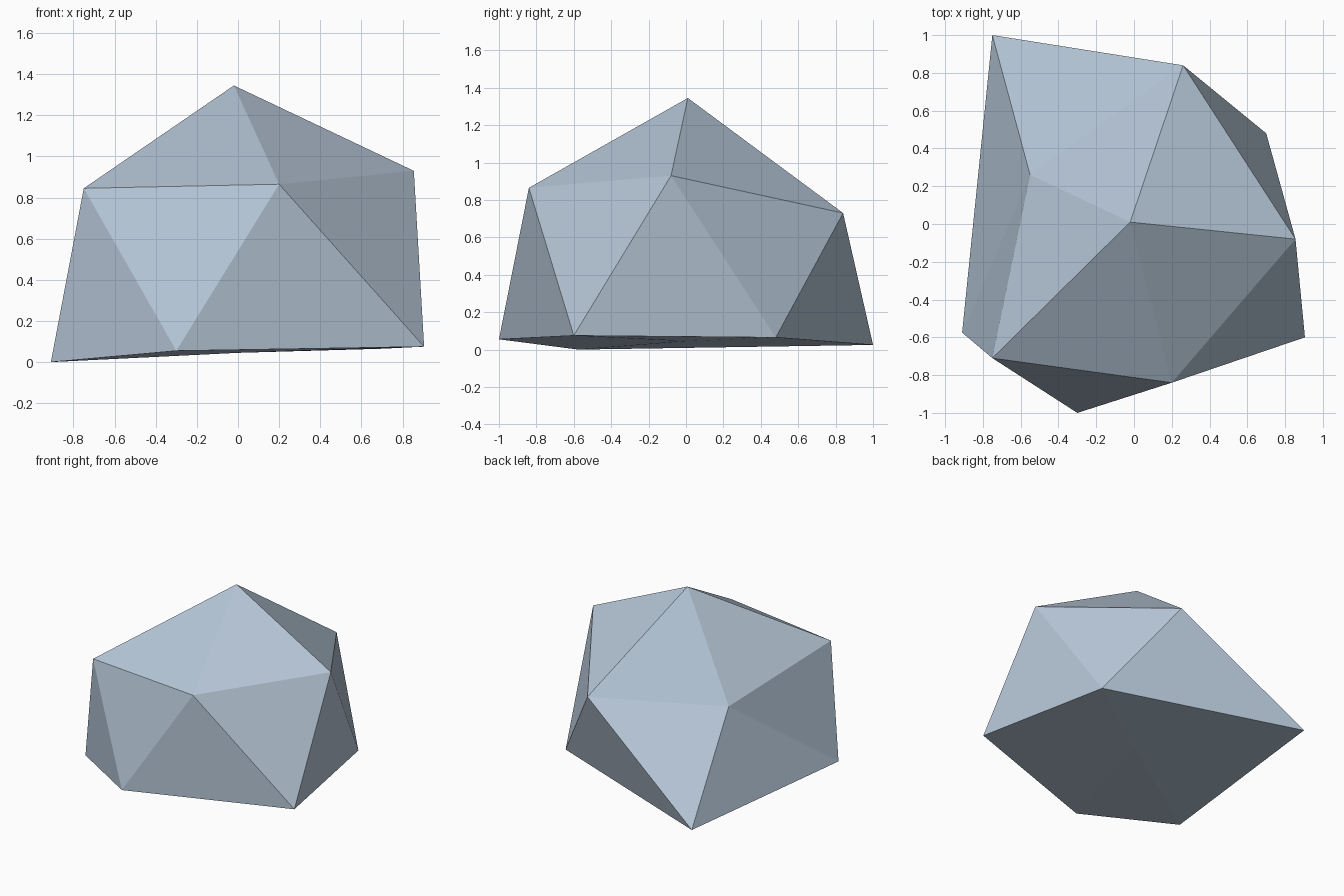
import bpy
import bmesh

if "Cube" in bpy.data.objects:
    bpy.data.objects.remove(bpy.data.objects["Cube"])

# Rock: an irregular icosahedron made of two staggered five-point rings and two poles
PEAK = (-0.02, 0.01, 1.345)
BASE = (0.0, 0.0, 0.045)
UPPER = [(-0.75, -0.71, 0.845), (0.20, -0.84, 0.865), (0.855, -0.08, 0.93),
         (0.26, 0.84, 0.73), (-0.55, 0.26, 0.65)]
LOWER = [(-0.30, -1.0, 0.055), (0.905, -0.60, 0.075), (0.70, 0.48, 0.065),
         (-0.75, 1.0, 0.025), (-0.91, -0.575, 0.0)]

stone = bpy.data.materials.new("blue_grey_stone")
stone.diffuse_color = (0.46, 0.56, 0.67, 1)
stone.use_nodes = True
stone.node_tree.nodes["Principled BSDF"].inputs["Base Color"].default_value = stone.diffuse_color

bm = bmesh.new()
peak, base = bm.verts.new(PEAK), bm.verts.new(BASE)
upper = [bm.verts.new(p) for p in UPPER]
lower = [bm.verts.new(p) for p in LOWER]

for i in range(5):
    j = (i + 1) % 5
    bm.faces.new((peak, upper[i], upper[j]))       # cap
    bm.faces.new((upper[i], lower[i], upper[j]))   # side, pointing down
    bm.faces.new((lower[i], lower[j], upper[j]))   # side, pointing up
    bm.faces.new((base, lower[j], lower[i]))       # underside

bmesh.ops.recalc_face_normals(bm, faces=bm.faces[:])
mesh = bpy.data.meshes.new("rock")
bm.to_mesh(mesh)
bm.free()
mesh.materials.append(stone)
rock = bpy.data.objects.new("rock", mesh)
bpy.context.collection.objects.link(rock)
